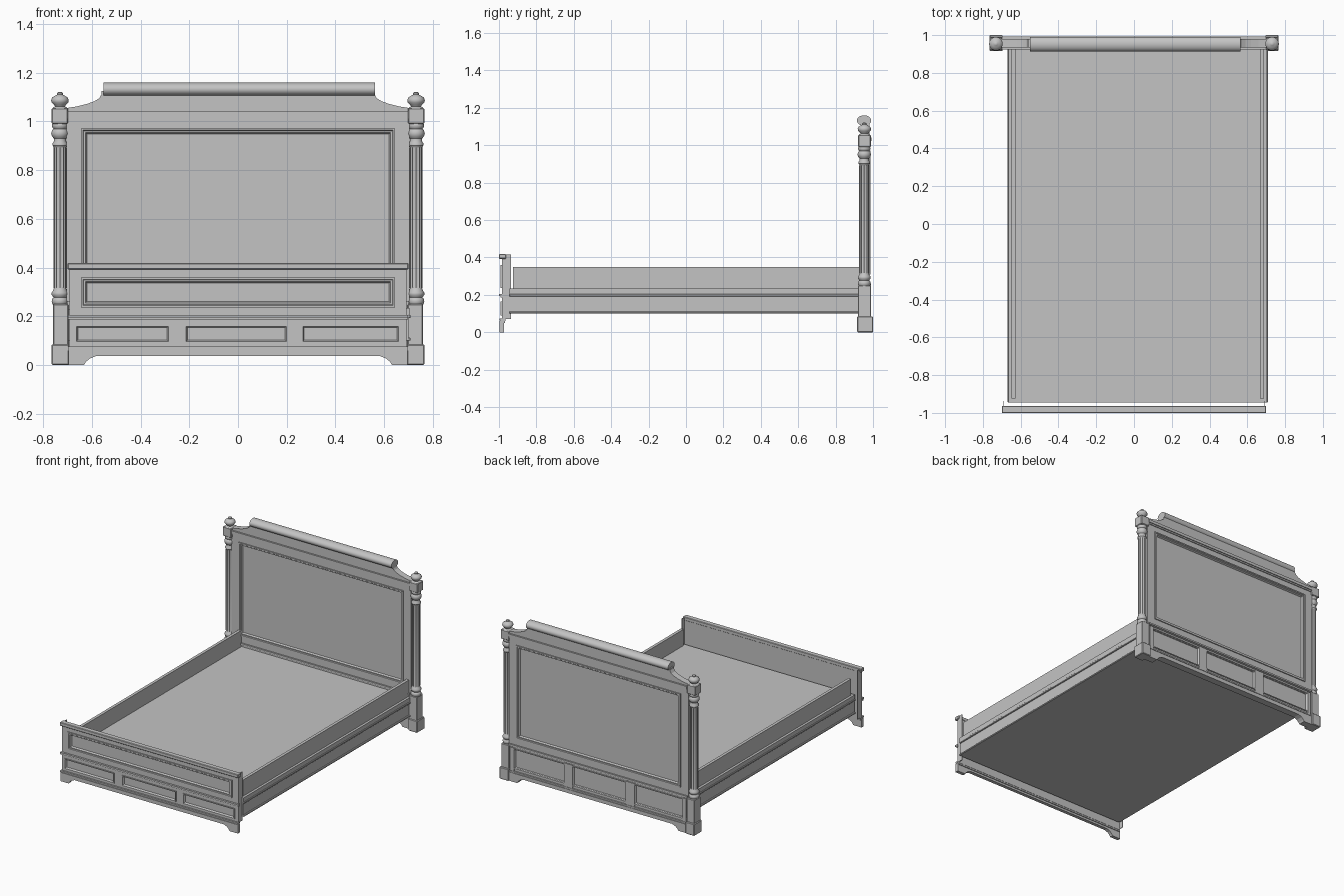
import bpy, bmesh, math

if "Cube" in bpy.data.objects:
    bpy.data.objects.remove(bpy.data.objects["Cube"], do_unlink=True)

GREY = (0.55, 0.55, 0.55, 1)
mat = bpy.data.materials.new("grey")
mat.use_nodes = True
mat.diffuse_color = GREY
mat.node_tree.nodes["Principled BSDF"].inputs["Base Color"].default_value = GREY


def finish(name, bm, smooth=False):
    bmesh.ops.recalc_face_normals(bm, faces=bm.faces)
    me = bpy.data.meshes.new(name)
    bm.to_mesh(me)
    bm.free()
    me.materials.append(mat)
    ob = bpy.data.objects.new(name, me)
    bpy.context.collection.objects.link(ob)
    if smooth:
        bpy.ops.object.select_all(action="DESELECT")
        ob.select_set(True)
        bpy.context.view_layer.objects.active = ob
        bpy.ops.object.shade_smooth_by_angle(angle=math.radians(40))
    return ob


def box(name, x, y, z, bevel=0):
    bm = bmesh.new()
    bmesh.ops.create_cube(bm, size=1)
    for v in bm.verts:
        v.co = [(r[0] + r[1]) / 2 + c * (r[1] - r[0]) for c, r in zip(v.co, (x, y, z))]
    if bevel:
        bmesh.ops.bevel(bm, geom=bm.edges[:], offset=bevel, segments=1, affect="EDGES")
    return finish(name, bm)


def prism(name, points, y):
    """Extrude an outline in x, z from y[0] to y[1]."""
    bm = bmesh.new()
    face = bm.faces.new([bm.verts.new((px, y[0], pz)) for px, pz in points])
    ext = bmesh.ops.extrude_face_region(bm, geom=[face])["geom"]
    for v in ext:
        if isinstance(v, bmesh.types.BMVert):
            v.co.y = y[1]
    return finish(name, bm)


def rail_profile(name, profile, x, y):
    """Moulding running along x; profile is (distance out in y, z), y = (face, sign)."""
    bm = bmesh.new()
    ends = [[bm.verts.new((ex, y[0] + y[1] * d, z)) for d, z in profile] for ex in x]
    n = len(profile)
    for i in range(n):
        j = (i + 1) % n
        bm.faces.new((ends[0][i], ends[0][j], ends[1][j], ends[1][i]))
    for e in ends:
        bm.faces.new(e)
    return finish(name, bm)


def panel_moulding(name, x, z, face, sign, profile):
    """Rectangular moulding; profile is (inset, height above face), closed by a panel."""
    bm = bmesh.new()
    loops = []
    for inset, h in profile:
        a, b, c, d = x[0] + inset, x[1] - inset, z[0] + inset, z[1] - inset
        loops.append([bm.verts.new((px, face + sign * h, pz))
                      for px, pz in ((a, c), (b, c), (b, d), (a, d))])
    for l0, l1 in zip(loops, loops[1:]):
        for i in range(4):
            j = (i + 1) % 4
            bm.faces.new((l0[i], l0[j], l1[j], l1[i]))
    cap = bm.faces.new(loops[-1])
    ob = finish(name, bm)
    # make the open shell face outwards
    me = ob.data
    if me.polygons[-1].normal.y * sign < 0:
        me.flip_normals()
    return ob


def boards(name, xs, zs, y):
    """Frame of stiles (xs) and two rails round a row of panels."""
    for i, x in enumerate(xs):
        box(f"{name}_stile_{i + 1}", x, y, zs)


def lathe(name, profile, centre, segs=24, flute=None):
    """Turned part; radii between the flute heights alternate to cut grooves."""
    bm = bmesh.new()
    rings = []
    for r, z in profile:
        ring = []
        for i in range(segs):
            k = 0.8 if flute and flute[0] <= z <= flute[1] and i % 2 else 1
            a = 2 * math.pi * i / segs
            ring.append(bm.verts.new((centre[0] + r * k * math.cos(a),
                                      centre[1] + r * k * math.sin(a), z)))
        rings.append(ring)
    for r0, r1 in zip(rings, rings[1:]):
        for i in range(segs):
            j = (i + 1) % segs
            bm.faces.new((r0[i], r0[j], r1[j], r1[i]))
    bm.faces.new(rings[0])
    bm.faces.new(rings[-1])
    return finish(name, bm, True)


def stepped(z0, z1, out):
    """Stepped moulding section."""
    m = (z1 - z0) / 3
    return [(-.005, z0), (out * .5, z0), (out * .5, z0 + m), (out, z0 + m),
            (out, z1), (-.005, z1)]


def apron(name, half, top, y):
    """Board with bracket feet and a shallow arch between them."""
    side = [(half, top), (half, 0), (.632, 0), (.625, .012), (.61, .026), (.585, .036)]
    prism(name, side + [(-px, pz) for px, pz in reversed(side)], y)


BIG = [(0, 0), (0, .007), (.008, .007), (.011, .003), (.018, .003), (.024, -.009)]
SMALL = [(0, 0), (0, .006), (.006, .006), (.012, -.007)]
SMALL_X = [(-.67, -.28), (-.22, .205), (.26, .665)]
STILES = [(-.69, -.665), (-.285, -.215), (.2, .265), (.66, .69)]

# Footboard
F = -.985
box("footboard_core", (-.69, .69), (-.972, -.965), (.06, .4))
box("footboard_top_rail", (-.69, .69), (F, -.967), (.35, .4))
box("footboard_middle_rail", (-.69, .69), (F, -.967), (.158, .247))
box("footboard_lower_rail", (-.69, .69), (F, -.967), (.05, .097))
boards("footboard_upper", [(-.69, -.635), (.635, .69)], (.23, .37), (F, -.967))
boards("footboard_lower", STILES, (.06, .18), (F, -.967))
panel_moulding("footboard_panel", (-.645, .645), (.237, .36), F, -1, BIG)
for i, x in enumerate(SMALL_X):
    panel_moulding(f"footboard_small_panel_{i + 1}", x, (.09, .165), F, -1, SMALL)
box("footboard_cap", (-.7, .7), (-1, -.963), (.393, .418), .003)
rail_profile("footboard_middle_moulding", stepped(.187, .205, .014), (-.698, .698), (F, -1))
rail_profile("footboard_base_moulding", stepped(.06, .075, .012), (-.698, .698), (F, -1))
apron("footboard_apron", .697, .062, (-.997, -.973))
for s, side in ((-1, "right"), (1, "left")):
    box(f"footboard_end_{side}", sorted((s * .687, s * .692)), (F, -.936), (.07, .415))

# Mattress base and side rails, set slightly towards the left
C = .02
box("bed_deck", (C - .68, C + .68), (-.945, .935), (.1, .235))
for s, side in ((-1, "right"), (1, "left")):
    def across(a, b):
        return sorted((C + s * a, C + s * b))
    box(f"side_plank_{side}", across(.647, .668), (-.925, .935), (.2, .35))
    box(f"side_upper_moulding_{side}", across(.66, .689), (-.945, .93), (.192, .206), .003)
    box(f"side_upper_step_{side}", across(.66, .685), (-.945, .93), (.206, .235))
    box(f"side_lower_moulding_{side}", across(.66, .689), (-.945, .93), (.1, .112), .003)

# Headboard boards, shared by both faces
H0, H1 = .935, .98
box("headboard_core", (-.705, .705), (.946, .969), (.04, 1.03))
box("headboard_top_rail", (-.705, .705), (H0, H1), (.955, 1.03))
box("headboard_middle_rail", (-.705, .705), (H0, H1), (.225, .325))
box("headboard_lower_rail", (-.705, .705), (H0, H1), (.04, .1))
boards("headboard", [(-.705, -.635), (.635, .705)], (.3, .98), (H0, H1))
boards("headboard_lower", STILES, (.05, .24), (H0, .987))
for face, sign, label in ((H0, -1, "front"), (H1, 1, "back")):
    panel_moulding(f"headboard_panel_{label}", (-.645, .645), (.31, .972), face, sign, BIG)
    rail_profile(f"headboard_cornice_{label}", stepped(1.012, 1.042, .012), (-.7, .7), (face, sign))
    rail_profile(f"headboard_ledge_{label}", stepped(.245, .262, .01), (-.7, .7), (face, sign))
for i, x in enumerate(SMALL_X):
    panel_moulding(f"headboard_small_panel_{i + 1}", x, (.09, .235), H1, 1, SMALL)
rail_profile("headboard_base_moulding", stepped(.06, .075, .01), (-.7, .7), (H1, 1))
apron("headboard_apron", .705, .062, (.94, .99))

# Swept crest and rolled top
crest = [(.705, 1.02), (.705, 1.055), (.66, 1.062), (.62, 1.072), (.59, 1.083),
         (.57, 1.095), (.56, 1.112), (.56, 1.125)]
prism("headboard_crest", crest + [(-px, pz) for px, pz in reversed(crest)], (H0, H1))
bm = bmesh.new()
bmesh.ops.create_cone(bm, cap_ends=True, segments=32, radius1=1, radius2=1, depth=1.115)
for v in bm.verts:
    a, b, c = v.co
    v.co = (c + .006, .952 + a * .038, 1.132 + b * .028)
finish("headboard_roll", bm, True)

# Corner posts
COLUMN = [(.026, .245), (.032, .252), (.034, .262), (.032, .272), (.026, .277), (.028, .28),
          (.034, .288), (.034, .297), (.028, .306), (.025, .315), (.027, .318), (.027, .892),
          (.025, .895), (.031, .902), (.031, .91), (.025, .918), (.025, .93), (.032, .938),
          (.036, .95), (.033, .963), (.027, .97), (.033, .978), (.033, .988), (.028, .995)]
FINIAL = [(.03, 1.05), (.03, 1.056), (.02, 1.062), (.024, 1.068), (.034, 1.078), (.036, 1.088),
          (.032, 1.098), (.02, 1.106), (.012, 1.11), (.012, 1.117), (.006, 1.121)]
for s, side in ((-1, "right"), (1, "left")):
    def span(a, b):
        return sorted((s * a, s * b))
    box(f"post_foot_{side}", span(.695, .765), (.915, 1), (0, .085), .004)
    box(f"post_base_{side}", span(.697, .759), (.92, .99), (.08, .25), .003)
    lathe(f"post_column_{side}", COLUMN, (s * .731, .953), 24, (.317, .893))
    box(f"post_block_{side}", span(.698, .765), (.92, .988), (.99, 1.056), .004)
    lathe(f"post_finial_{side}", FINIAL, (s * .731, .954))
